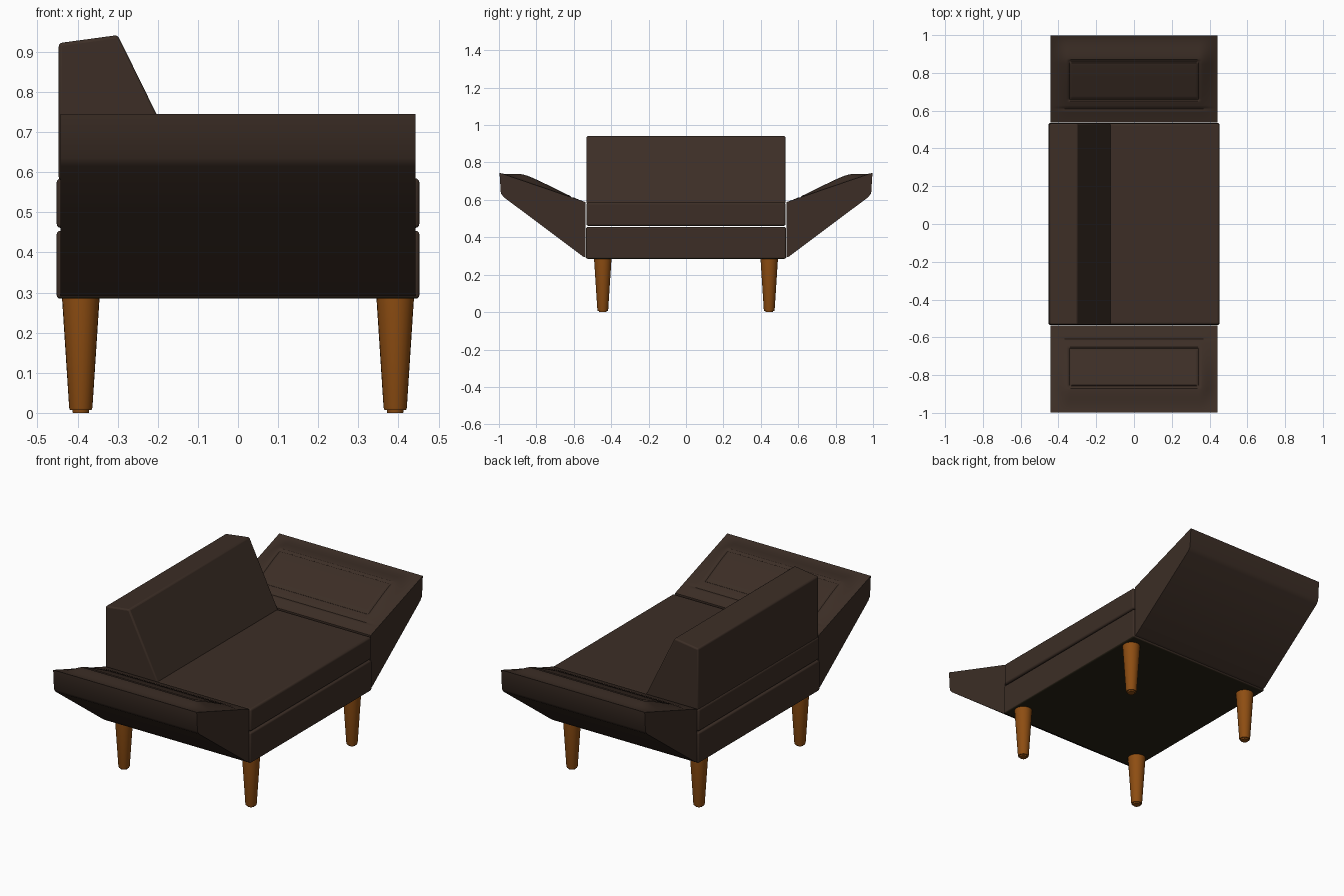
import bpy, bmesh, math

if "Cube" in bpy.data.objects:
    bpy.data.objects.remove(bpy.data.objects["Cube"])


def material(name, rgb, rough=0.7):
    m = bpy.data.materials.new(name)
    m.use_nodes = True
    m.diffuse_color = (*rgb, 1)
    node = m.node_tree.nodes["Principled BSDF"]
    node.inputs["Base Color"].default_value = (*rgb, 1)
    node.inputs["Roughness"].default_value = rough
    return m


FABRIC = material("dark brown fabric", (0.045, 0.027, 0.019))
LINING = material("black lining", (0.022, 0.017, 0.008))
WOOD = material("orange wood", (0.27, 0.075, 0.006), 0.4)


def finish(name, bm, mats, bevel=0.0):
    bmesh.ops.recalc_face_normals(bm, faces=bm.faces)
    mesh = bpy.data.meshes.new(name)
    bm.to_mesh(mesh)
    bm.free()
    obj = bpy.data.objects.new(name, mesh)
    bpy.context.collection.objects.link(obj)
    for m in mats:
        mesh.materials.append(m)
    if bevel:
        mod = obj.modifiers.new("rounded edges", 'BEVEL')
        mod.width = bevel
        mod.segments = 3
        mod.limit_method = 'ANGLE'
    bpy.ops.object.select_all(action='DESELECT')
    obj.select_set(True)
    bpy.context.view_layer.objects.active = obj
    bpy.ops.object.shade_smooth_by_angle(angle=math.radians(35))
    return obj


def prism(name, profile, half_length, mats, bevel):
    """Extrude an x-z profile along y."""
    bm = bmesh.new()
    ends = [[bm.verts.new((x, y, z)) for x, z in profile]
            for y in (-half_length, half_length)]
    for ring in ends:
        bm.faces.new(ring)
    n = len(profile)
    for i in range(n):
        j = (i + 1) % n
        bm.faces.new((ends[0][i], ends[0][j], ends[1][j], ends[1][i]))
    return finish(name, bm, mats, bevel)


def box_profile(half_width, low, high):
    return [(-half_width, low), (half_width, low),
            (half_width, high), (-half_width, high)]


# Base with dark lining underneath, seat cushion and wedge backrest
base = prism("base", box_profile(0.452, 0.285, 0.454), 0.535, [FABRIC, LINING], 0.008)
for face in base.data.polygons:
    if face.normal.z < -0.9:
        face.material_index = 1
prism("seat_cushion", box_profile(0.452, 0.461, 0.585), 0.532, [FABRIC], 0.01)
prism("backrest", [(-0.447, 0.58), (-0.447, 0.922), (-0.3, 0.942), (-0.122, 0.58)],
      0.532, [FABRIC], 0.008)

# Flared armrests with a padded top and a stitched panel
IN_Y, OUT_Y, IN_Z, OUT_Z = 0.537, 0.997, 0.588, 0.745
HALF = 0.443


def smooth(t):
    t = max(0, min(1, t))
    return t * t * (3 - 2 * t)


def top_height(x, y):
    t = (y - IN_Y) / (OUT_Y - IN_Y)
    z = IN_Z + (OUT_Z - IN_Z) * t
    edge = smooth((HALF - abs(x)) / 0.1)
    z += 0.036 * edge * smooth(t / 0.75) * smooth((1 - t) / 0.32)
    # seam around the panel: signed distance to its rectangle
    d = max(abs(x) - 0.342, abs(y - 0.76) - 0.1)
    z -= 0.008 * max(0, 1 - abs(d) / 0.009)
    # second seam near the seat
    z -= 0.006 * edge * max(0, 1 - abs(y - 0.61) / 0.012)
    return z


def armrest(name, side):
    bm = bmesh.new()
    nx, ny = 150, 76
    grid = []
    for i in range(nx + 1):
        x = -HALF + 2 * HALF * i / nx
        row = []
        for j in range(ny + 1):
            y = IN_Y + (OUT_Y - IN_Y) * j / ny
            row.append(bm.verts.new((x, side * y, top_height(x, y))))
        # outer face and sloping underside
        for y, z in ((0.99, 0.635), (0.975, 0.615), (0.55, 0.297), (IN_Y, 0.292)):
            row.append(bm.verts.new((x, side * y, z)))
        grid.append(row)
    n = len(grid[0])
    for a, b in zip(grid, grid[1:]):
        for j in range(n):
            k = (j + 1) % n
            bm.faces.new((a[j], a[k], b[k], b[j]))
    bm.faces.new(grid[0])
    bm.faces.new(grid[-1])
    return finish(name, bm, [FABRIC])


armrest("right_end_armrest", -1)
armrest("left_end_armrest", 1)

# Tapered round legs with small foot pads
for x in (-0.392, 0.392):
    for y in (-0.445, 0.445):
        bm = bmesh.new()
        rings = []
        for r, z in ((0.02, 0), (0.021, 0.007), (0.027, 0.007), (0.029, 0.013), (0.047, 0.29)):
            rings.append([bm.verts.new((x + r * math.cos(a), y + r * math.sin(a), z))
                          for a in (2 * math.pi * i / 24 for i in range(24))])
        for low, high in zip(rings, rings[1:]):
            for i in range(24):
                j = (i + 1) % 24
                bm.faces.new((low[i], low[j], high[j], high[i]))
        bm.faces.new(rings[0])
        bm.faces.new(rings[-1])
        end = "back" if x < 0 else "front"
        finish(f"{end}_leg_{'a' if y < 0 else 'b'}", bm, [WOOD])
